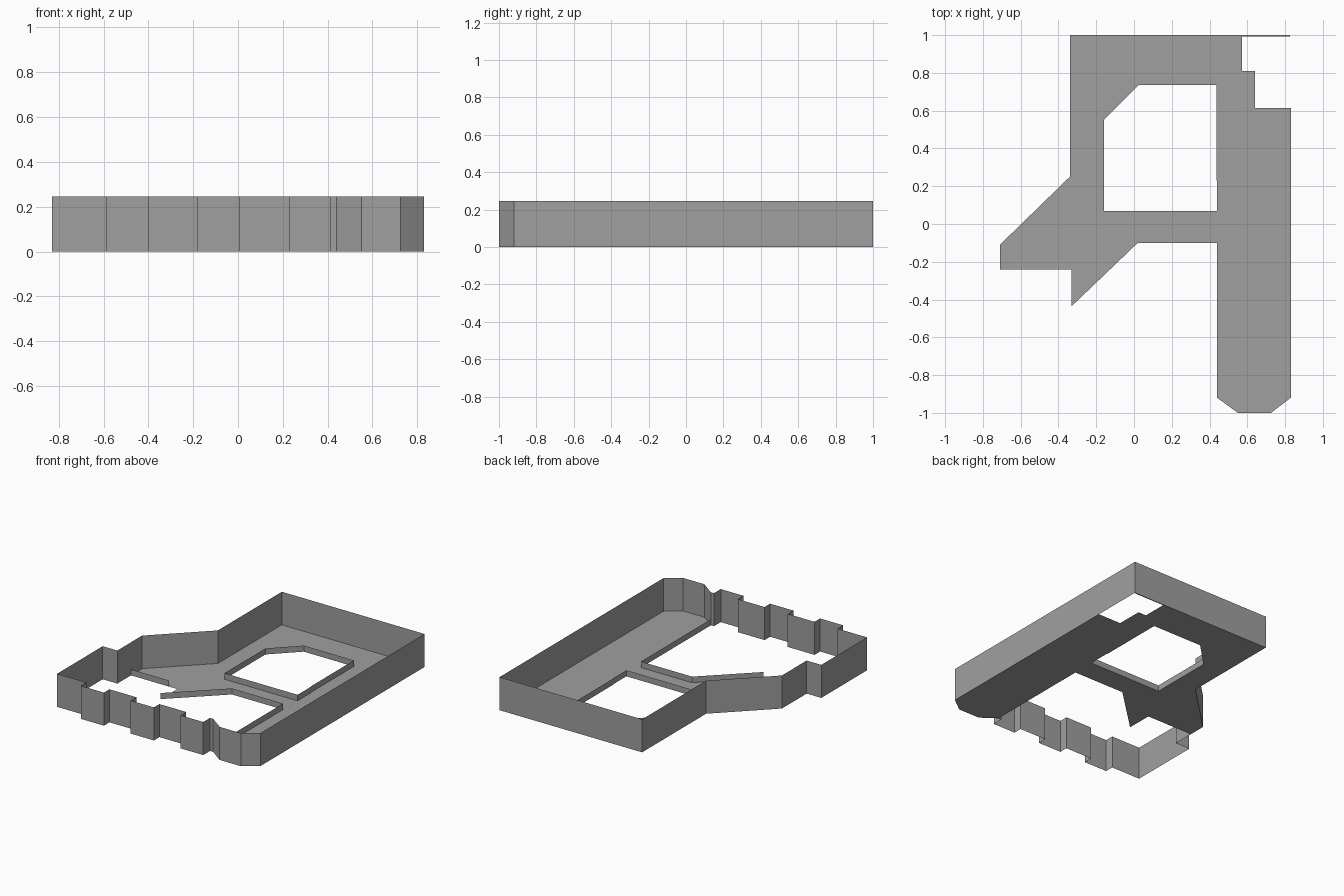
import bpy
import bmesh

cube = bpy.data.objects.get("Cube")
if cube:
    bpy.data.objects.remove(cube, do_unlink=True)

WALL_H = 0.245
LIP_H = 0.045

grey = bpy.data.materials.new("plain_grey")
grey.use_nodes = True
colour = (0.35, 0.35, 0.35, 1)
grey.diffuse_color = colour
grey.node_tree.nodes["Principled BSDF"].inputs["Base Color"].default_value = colour


def finish(name, bm):
    mesh = bpy.data.meshes.new(name)
    bm.to_mesh(mesh)
    bm.free()
    mesh.materials.append(grey)
    obj = bpy.data.objects.new(name, mesh)
    bpy.context.collection.objects.link(obj)
    return obj


def path_edges(bm, points, closed):
    verts = [bm.verts.new((x, y, 0)) for x, y in points]
    pairs = list(zip(verts, verts[1:]))
    if closed:
        pairs.append((verts[-1], verts[0]))
    return [bm.edges.new(p) for p in pairs]


def sheet(name, points, height, closed=False):
    """Thin upright sheet following a path on the ground."""
    bm = bmesh.new()
    edges = path_edges(bm, points, closed)
    out = bmesh.ops.extrude_edge_only(bm, edges=edges)
    for v in out["geom"]:
        if isinstance(v, bmesh.types.BMVert):
            v.co.z = height
    bmesh.ops.recalc_face_normals(bm, faces=bm.faces)
    return finish(name, bm)


# Shared stretches of outline
back_left = [(-0.71, -0.11), (-0.34, 0.25), (-0.34, 1)]
front_bay = [(0.83, -0.92), (0.725, -1), (0.55, -1), (0.44, -0.92)]
inner_front = [(0.44, -0.92), (0.44, -0.1), (0.02, -0.1), (-0.33, -0.435)]
hole = [(-0.16, 0.07), (0.44, 0.07), (0.44, 0.23), (0.436, 0.23),
        (0.436, 0.735), (0.025, 0.735), (-0.16, 0.55)]

# Outer wall: stepped front with alternating projections
front_steps = [(0.415, -0.92)]
for right, left in ((0.415, 0.23), (0.01, -0.18), (-0.40, -0.59)):
    front_steps += [(right, -1), (left, -1), (left, -0.935)]
    if left > -0.5:
        front_steps.append((left - 0.22, -0.935))
left_return = [(-0.83, -0.935), (-0.83, -0.40), (-0.71, -0.40)]
sheet("outer_wall",
      back_left + [(0.83, 1)] + front_bay + front_steps + left_return,
      WALL_H, closed=True)

# Floor with its opening and stepped back corner
back_corner = [(0.825, 1), (0.825, 0.993), (0.573, 0.993), (0.573, 0.81),
               (0.64, 0.81), (0.64, 0.615), (0.83, 0.615)]
left_notch = [(-0.33, -0.24), (-0.71, -0.24)]
bm = bmesh.new()
rim = path_edges(bm, back_left + back_corner + front_bay + inner_front[1:] + left_notch, True)
rim += path_edges(bm, hole, True)
bmesh.ops.triangle_fill(bm, use_beauty=True, edges=rim, normal=(0, 0, 1))
bmesh.ops.dissolve_limit(bm, angle_limit=0.01, verts=[], edges=bm.edges[:])
for face in bm.faces:
    face.normal_update()
    if face.normal.z < 0:
        face.normal_flip()
finish("floor", bm)

# Low lips round the openings
sheet("opening_lip", hole, LIP_H, closed=True)
sheet("front_lip", inner_front, LIP_H)
sheet("left_lip", [(-0.71, -0.24), (-0.40, -0.24)], LIP_H)
